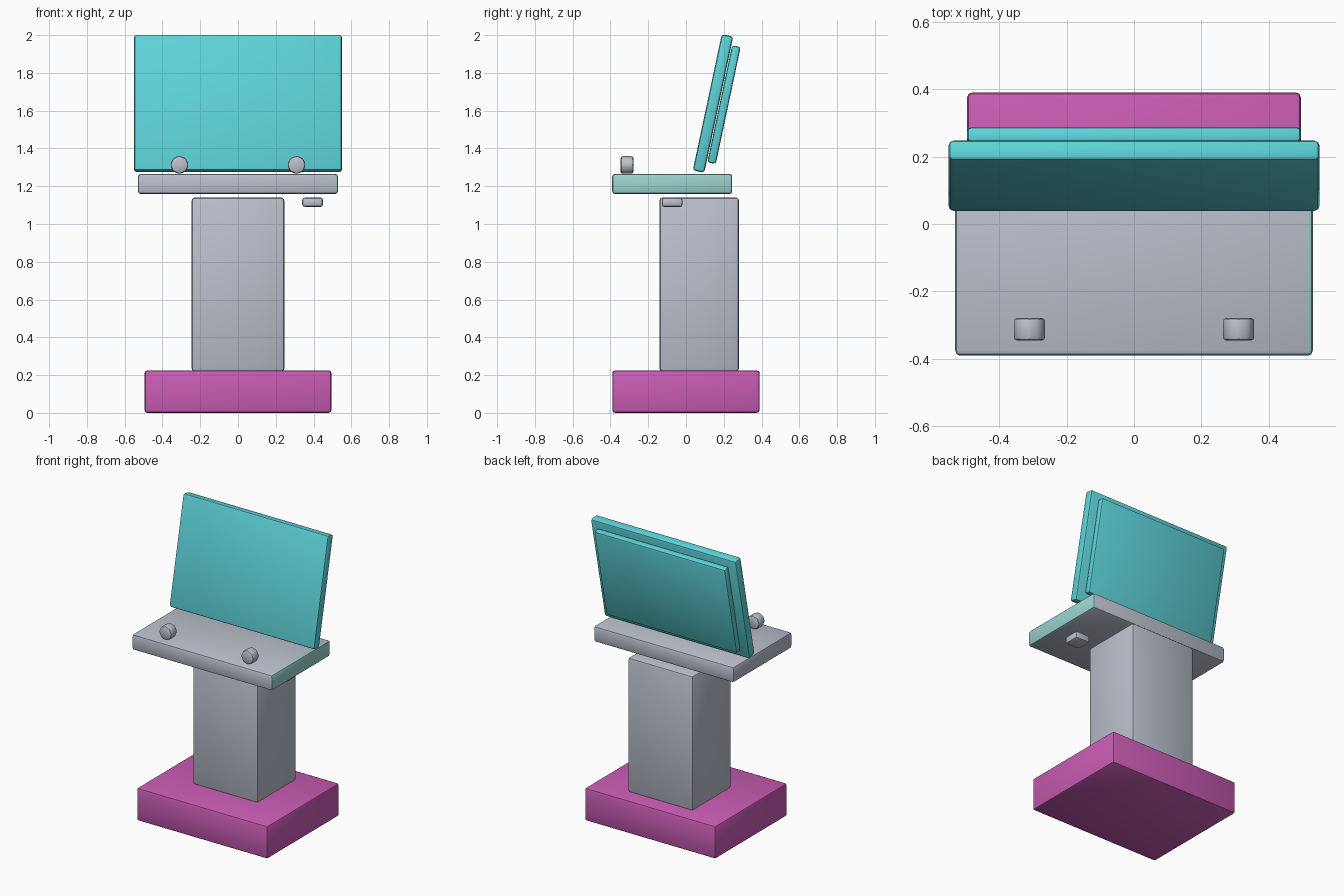
import bpy, math
from mathutils import Matrix

cube = bpy.data.objects.get("Cube")
if cube:
    bpy.data.objects.remove(cube, do_unlink=True)


def srgb(c):
    return c / 12.92 if c <= 0.04045 else ((c + 0.055) / 1.055) ** 2.4


def material(name, *rgb):
    m = bpy.data.materials.new(name)
    m.use_nodes = True
    col = tuple(srgb(c / 255) for c in rgb) + (1.0,)
    m.diffuse_color = col
    m.node_tree.nodes["Principled BSDF"].inputs["Base Color"].default_value = col
    return m


GREY = material("soft grey", 187, 193, 205)
TEAL = material("bright teal", 93, 211, 217)
PINK = material("magenta", 202, 92, 180)
MINT = material("pale mint", 157, 212, 207)


def finish(obj, name, mat, bevel):
    """Name the part, colour it and round its edges."""
    obj.name = obj.data.name = name
    obj.data.materials.append(mat)
    mod = obj.modifiers.new("Rounded edges", 'BEVEL')
    mod.width = bevel
    mod.segments = 2
    mod.limit_method = 'ANGLE'
    bpy.ops.object.modifier_apply(modifier=mod.name)
    bpy.ops.object.shade_smooth_by_angle(angle=math.radians(30))
    return obj


def box(name, size, centre, mat, bevel=0.015, tilt=0.0):
    bpy.ops.mesh.primitive_cube_add(size=1)
    obj = bpy.context.object
    obj.data.transform(Matrix.Diagonal((*size, 1)))
    obj.location = centre
    obj.rotation_euler.x = tilt
    return finish(obj, name, mat, bevel)


# Pedestal
box("base", (0.99, 0.78, 0.225), (0, 0, 0.1125), PINK)
box("column", (0.49, 0.42, 0.92), (0, 0.07, 0.68), GREY)

# Desk, with the face and rounded edges on its left end tinted
desk = box("desk", (1.06, 0.635, 0.107), (0, -0.073, 1.212), GREY)
desk.data.materials.append(MINT)
for face in desk.data.polygons:
    if face.normal.x > 0.3:
        face.material_index = 1

# Small button under the desk
box("under_button", (0.11, 0.11, 0.05), (0.395, -0.073, 1.115), GREY, 0.014)

# Leaning screen and its back housing
TILT = -math.radians(12)
box("screen", (1.10, 0.062, 0.737), (0, 0.143, 1.638), TEAL, 0.015, TILT)
box("screen_back", (0.99, 0.046, 0.633), (0, 0.201, 1.632), TEAL, 0.013, TILT)

# Faceted knobs on the desk
for side, x in (("left", 0.31), ("right", -0.31)):
    bpy.ops.mesh.primitive_cylinder_add(vertices=8, radius=0.049, depth=0.068)
    knob = bpy.context.object
    knob.data.transform(Matrix.Rotation(math.pi / 2, 4, 'X'))
    knob.location = (x, -0.312, 1.313)
    finish(knob, side + "_knob", GREY, 0.012)
